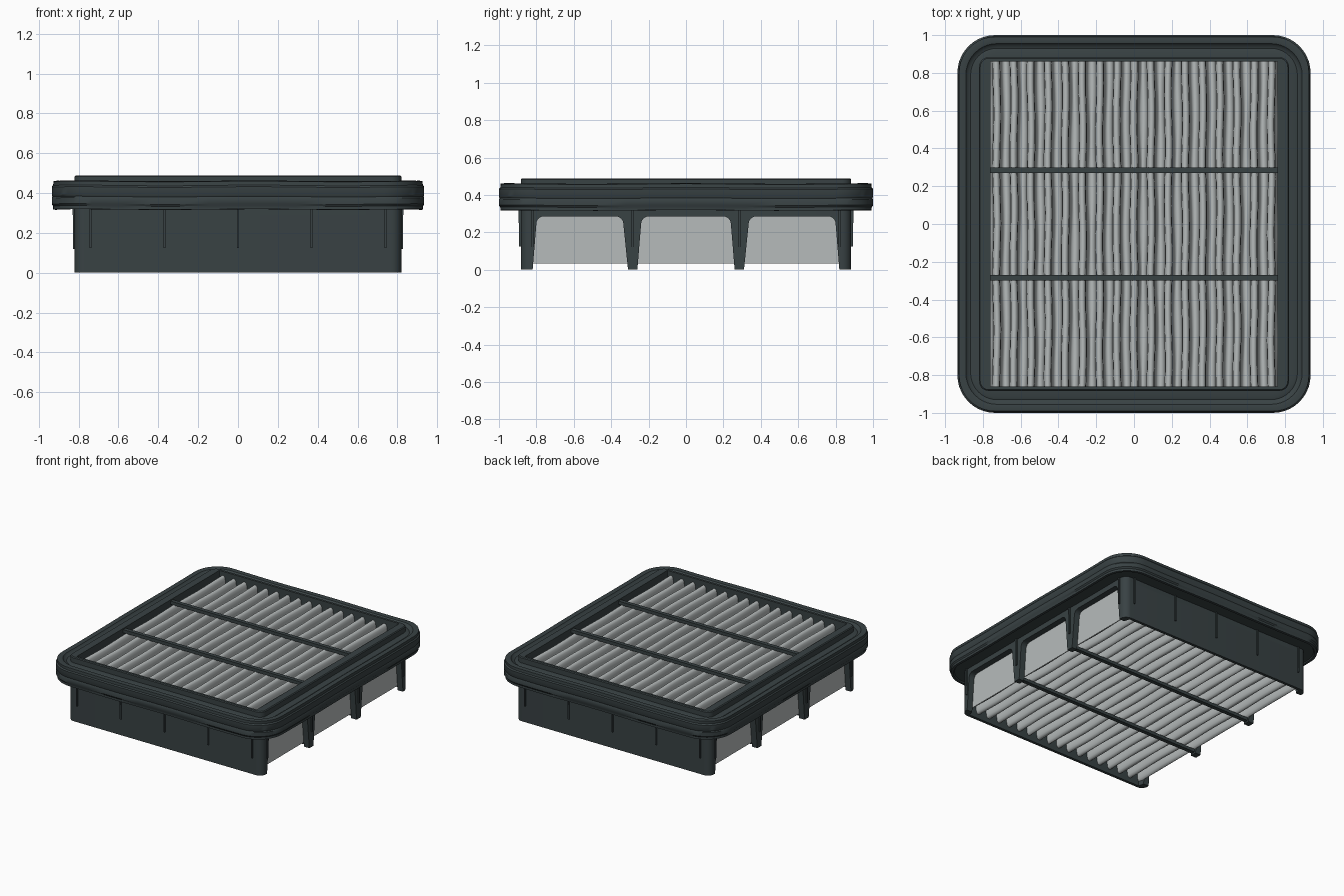
import bpy, bmesh, math, random

if "Cube" in bpy.data.objects:
    bpy.data.objects.remove(bpy.data.objects["Cube"])
random.seed(4)

def material(name, color):
    m = bpy.data.materials.new(name)
    m.diffuse_color = color
    m.use_nodes = True
    m.node_tree.nodes["Principled BSDF"].inputs["Base Color"].default_value = m.diffuse_color
    return m

DARK = material("dark_plastic", (0.04, 0.054, 0.057, 1))
PAPER = material("filter_paper", (0.47, 0.50, 0.50, 1))

def finish(name, bm, mat, angle=35, closed=True):
    if closed:
        bmesh.ops.recalc_face_normals(bm, faces=bm.faces)
    me = bpy.data.meshes.new(name)
    bm.to_mesh(me)
    bm.free()
    ob = bpy.data.objects.new(name, me)
    bpy.context.collection.objects.link(ob)
    me.materials.append(mat)
    bpy.ops.object.select_all(action='DESELECT')
    ob.select_set(True)
    bpy.context.view_layer.objects.active = ob
    bpy.ops.object.shade_smooth_by_angle(angle=math.radians(angle))
    return ob

def rounded_rect(hx, hy, r, arc=10, side=10):
    """Rounded rectangle with extra points along the straight sides."""
    pts = []
    for q, (sx, sy) in enumerate([(1, 1), (-1, 1), (-1, -1), (1, -1)]):
        cx, cy = sx * (hx - r), sy * (hy - r)
        for i in range(arc + 1):
            a = math.pi / 2 * (q + i / arc)
            pts.append((cx + r * math.cos(a), cy + r * math.sin(a)))
        nx, ny = [(-1, 1), (-1, -1), (1, -1), (1, 1)][q]
        a = math.pi / 2 * (q + 1)
        ex, ey = nx * (hx - r) + r * math.cos(a), ny * (hy - r) + r * math.sin(a)
        px, py = pts[-1]
        pts += [(px + (ex - px) * k / side, py + (ey - py) * k / side) for k in range(1, side)]
    return pts

def ring_loft(name, sections, wave=0.0):
    """Frame swept through closed (half x, half y, radius, z) sections."""
    bm = bmesh.new()
    rings = []
    for hx, hy, r, z in sections:
        rings.append([bm.verts.new((x, y, z + wave * math.sin(7 * x + 1) * math.cos(6 * y)))
                      for x, y in rounded_rect(hx, hy, r)])
    for a, b in zip(rings, rings[1:] + rings[:1]):
        n = len(a)
        for i in range(n):
            j = (i + 1) % n
            bm.faces.new((a[i], a[j], b[j], b[i]))
    return finish(name, bm, DARK)

def prism(name, pts, to3d, lo, hi):
    """Extrude a flat outline between lo and hi."""
    bm = bmesh.new()
    a = [bm.verts.new(to3d(p, lo)) for p in pts]
    b = [bm.verts.new(to3d(p, hi)) for p in pts]
    bm.faces.new(a)
    bm.faces.new(b)
    for i in range(len(a)):
        j = (i + 1) % len(a)
        bm.faces.new((a[i], a[j], b[j], b[i]))
    return finish(name, bm, DARK)

def box(name, x, y, z):
    return prism(name, [(x[0], y[0]), (x[1], y[0]), (x[1], y[1]), (x[0], y[1])],
                 lambda p, h: (p[0], p[1], h), z[0], z[1])

# Sealing rim with a shallow side groove and a gutter on top
ring_loft("sealing_rim", [
    (0.80, 0.87, 0.05, 0.325), (0.905, 0.97, 0.18, 0.325), (0.91, 0.975, 0.18, 0.317),
    (0.928, 0.993, 0.2, 0.318), (0.928, 0.993, 0.2, 0.335), (0.935, 1.0, 0.2, 0.345),
    (0.935, 1.0, 0.2, 0.375), (0.931, 0.996, 0.2, 0.382), (0.935, 1.0, 0.2, 0.39),
    (0.935, 1.0, 0.2, 0.43), (0.928, 0.993, 0.2, 0.438), (0.926, 0.991, 0.19, 0.458),
    (0.905, 0.97, 0.18, 0.461), (0.89, 0.955, 0.165, 0.458), (0.88, 0.945, 0.155, 0.445),
    (0.865, 0.93, 0.14, 0.44), (0.85, 0.915, 0.12, 0.445), (0.80, 0.87, 0.05, 0.445)], 0.002)

# Raised inner frame
ring_loft("inner_frame", [
    (0.76, 0.86, 0.004, 0.29), (0.82, 0.883, 0.05, 0.29),
    (0.82, 0.883, 0.05, 0.483), (0.814, 0.877, 0.045, 0.489), (0.76, 0.86, 0.004, 0.489)])

# Front and back walls with curved corners, plus small ribs
R = 0.05
for s, side in ((-1, "front"), (1, "back")):
    outer = [(-0.82, 0.82)]
    for i in range(9):
        a = math.pi - math.pi / 2 * i / 8
        outer.append((-0.82 + R + R * math.cos(a), 0.883 - R + R * math.sin(a)))
    outer += [(-x, y) for x, y in reversed(outer)]
    outline = outer + [(0.775, 0.82), (0.765, 0.862), (-0.765, 0.862), (-0.775, 0.82)]
    prism(side + "_wall", outline, lambda p, h: (p[0], s * p[1], h), 0.0, 0.33)
    for k, x in enumerate((-0.74, -0.37, 0, 0.37, 0.74)):
        prism(f"{side}_rib_{k}", [(0.87, 0.125), (0.893, 0.125), (0.895, 0.33), (0.87, 0.33)],
              lambda p, h: (h, s * p[0], p[1]), x - 0.005, x + 0.005)

# Comb-shaped side walls: three arched openings between tapered legs
def opening(y0, y1, t0, t1, top=0.285, r=0.04):
    pts = [(y0, 0.0)]
    for i in range(7):
        a = math.pi - math.pi / 2 * i / 6
        pts.append((t0 + r + r * math.cos(a), top - r + r * math.sin(a)))
    for i in range(7):
        a = math.pi / 2 - math.pi / 2 * i / 6
        pts.append((t1 - r + r * math.cos(a), top - r + r * math.sin(a)))
    return pts + [(y1, 0.0)]

comb = [(-0.835, 0.33), (-0.835, 0.0)]
comb += opening(-0.82, -0.31, -0.80, -0.335)
comb += opening(-0.26, 0.26, -0.24, 0.24)
comb += opening(0.31, 0.82, 0.335, 0.80)
comb += [(0.835, 0.0), (0.835, 0.33)]
for s, side in ((-1, "left"), (1, "right")):
    prism(side + "_wall", comb, lambda p, h: (s * h, p[0], p[1]), 0.775, 0.82)
    for k, y in enumerate((-0.82, -0.285, 0.285, 0.82)):
        prism(f"{side}_rib_{k}", [(0.81, 0.12), (0.828, 0.12), (0.83, 0.33), (0.81, 0.33)],
              lambda p, h: (s * p[0], h, p[1]), y - 0.006, y + 0.006)

# Thin cross bars above and below the pleats
for k, y in enumerate((-0.285, 0.285)):
    box(f"top_bar_{k}", (-0.765, 0.765), (y - 0.015, y + 0.015), (0.455, 0.48))
    box(f"bottom_bar_{k}", (-0.8, 0.8), (y - 0.015, y + 0.015), (0.012, 0.035))

# Pleated paper: rounded folds with steep walls, slightly uneven along y
LO, HI, COUNT, HALF = 0.033, 0.458, 17, 0.772
step = 2 * HALF / COUNT
shape = [(0, LO), (0.1, LO + 0.003), (0.19, LO + 0.014), (0.23, LO + 0.04),
         (0.27, HI - 0.04), (0.31, HI - 0.014), (0.40, HI - 0.003), (0.5, HI)]
shape += [(1 - t, z) for t, z in reversed(shape[1:-1])]
profile = [(-HALF + (c + t) * step, z) for c in range(COUNT) for t, z in shape] + [(HALF, LO)]
bm = bmesh.new()
rows = 28
phase = [random.uniform(0, 6.28) for _ in range(COUNT + 1)]
grid = []
for j in range(rows + 1):
    y = -0.864 + 1.728 * j / rows
    row = []
    for i, (x, z) in enumerate(profile):
        p = phase[i // len(shape)]
        edge = 0 if i in (0, len(profile) - 1) else 1
        dx = edge * 0.003 * math.sin(11 * y + p)
        row.append(bm.verts.new((x + dx, y, z)))
    grid.append(row)
for a, b in zip(grid, grid[1:]):
    for i in range(len(a) - 1):
        bm.faces.new((a[i], a[i + 1], b[i + 1], b[i]))
finish("pleated_paper", bm, PAPER, 80, closed=False)

# Plain outer paper panels seen through the side openings
for s, side in ((-1, "left"), (1, "right")):
    bm = bmesh.new()
    ring = [(s * 0.774, y, z) for y, z in
            ((-0.864 * s, LO), (0.864 * s, LO), (0.864 * s, 0.31), (-0.864 * s, 0.31))]
    bm.faces.new([bm.verts.new(v) for v in ring])
    finish(side + "_paper_panel", bm, PAPER, closed=False)
